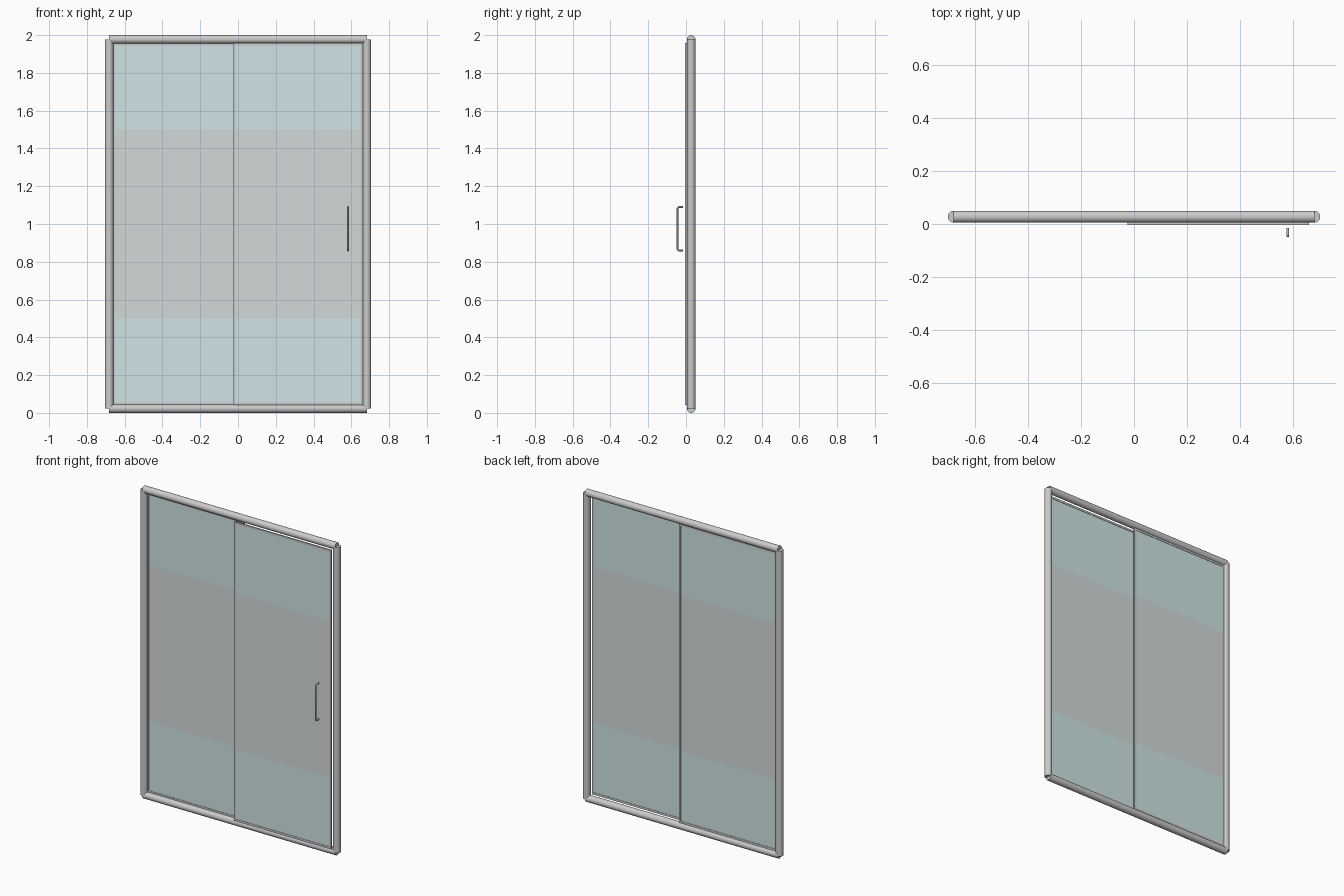
import bpy, math
from mathutils import Vector

if "Cube" in bpy.data.objects:
    bpy.data.objects.remove(bpy.data.objects["Cube"])

R = 0.0225            # outer tube radius
X, Y = 0.682, 0.0275  # tube axis offsets
Z0, Z1 = R, 2 - R


def material(name, color):
    m = bpy.data.materials.new(name)
    m.diffuse_color = color
    m.use_nodes = True
    m.node_tree.nodes["Principled BSDF"].inputs["Base Color"].default_value = m.diffuse_color
    return m


def box(name, lo, hi, mat=None, parts=None):
    lo, hi = Vector(lo), Vector(hi)
    bpy.ops.mesh.primitive_cube_add(size=1, location=(lo + hi) / 2)
    o = bpy.context.object
    o.name = name
    o.scale = hi - lo
    bpy.ops.object.transform_apply(location=False, rotation=False, scale=True)
    if mat:
        o.data.materials.append(mat)
    return o


def tube(name, a, b):
    a, b = Vector(a), Vector(b)
    bpy.ops.mesh.primitive_cylinder_add(vertices=32, radius=R, depth=(b - a).length,
                                        location=(a + b) / 2)
    o = bpy.context.object
    o.name = name
    o.rotation_euler = (b - a).to_track_quat('Z', 'Y').to_euler()
    bpy.ops.object.shade_smooth_by_angle(angle=math.radians(40))


glass = material("clear_glass", (0.62, 0.78, 0.79, 1))
frost = material("frosted_glass", (0.65, 0.70, 0.70, 1))

# Round outer frame: posts and rails end on each other's axes
for side, s in (("left", -1), ("right", 1)):
    tube(side + "_post", (s * X, Y, Z0), (s * X, Y, Z1))
for level, z in (("bottom", Z0), ("top", Z1)):
    tube(level + "_rail", (-X, Y, z), (X, Y, z))


def panel(name, x0, x1, y0, y1):
    """Glass pane with a slim frame and a frosted middle band."""
    z0, z1, w = 0.043, 1.957, 0.013
    ym = (y0 + y1) / 2
    box(name + "_left_stile", (x0, y0, z0), (x0 + w, y1, z1))
    box(name + "_right_stile", (x1 - w, y0, z0), (x1, y1, z1))
    box(name + "_bottom_edge", (x0 + w, y0, z0), (x1 - w, y1, z0 + w))
    box(name + "_top_edge", (x0 + w, y0, z1 - w), (x1 - w, y1, z1))
    # three stacked glass zones
    for part, a, b, m in (("lower_glass", z0 + w, 0.5, glass),
                          ("frosted_band", 0.5, 1.5, frost),
                          ("upper_glass", 1.5, z1 - w, glass)):
        box(name + "_" + part, (x0 + w, ym - 0.002, a), (x1 - w, ym + 0.002, b), m)


panel("fixed_panel", -0.664, 0.025, 0.027, 0.036)
panel("sliding_door", -0.025, 0.662, -0.004, 0.005)

# Bent pull handle
r, hx, ya, yb, za, zb, c = 0.005, 0.582, -0.016, -0.045, 0.86, 1.09, 0.008
pts = [(ya, za)]
for cz, start in ((za + c, 90), (zb - c, 0)):
    for i in range(5):
        t = math.radians(start - i * 22.5)
        pts.append((yb + c - c * math.cos(t), cz + (-1 if start else 1) * c *
                    (math.sin(t) if start else math.sin(-t))))
pts.append((ya, zb))
cu = bpy.data.curves.new("pull_handle", 'CURVE')
cu.dimensions = '3D'
cu.bevel_depth = r
cu.bevel_resolution = 3
cu.use_fill_caps = True
sp = cu.splines.new('POLY')
sp.points.add(len(pts) - 1)
for p, (y, z) in zip(sp.points, pts):
    p.co = (hx, y, z, 1)
handle = bpy.data.objects.new("pull_handle", cu)
bpy.context.collection.objects.link(handle)
bpy.ops.object.select_all(action='DESELECT')
handle.select_set(True)
bpy.context.view_layer.objects.active = handle
bpy.ops.object.convert(target='MESH')
bpy.ops.object.shade_smooth_by_angle(angle=math.radians(40))
